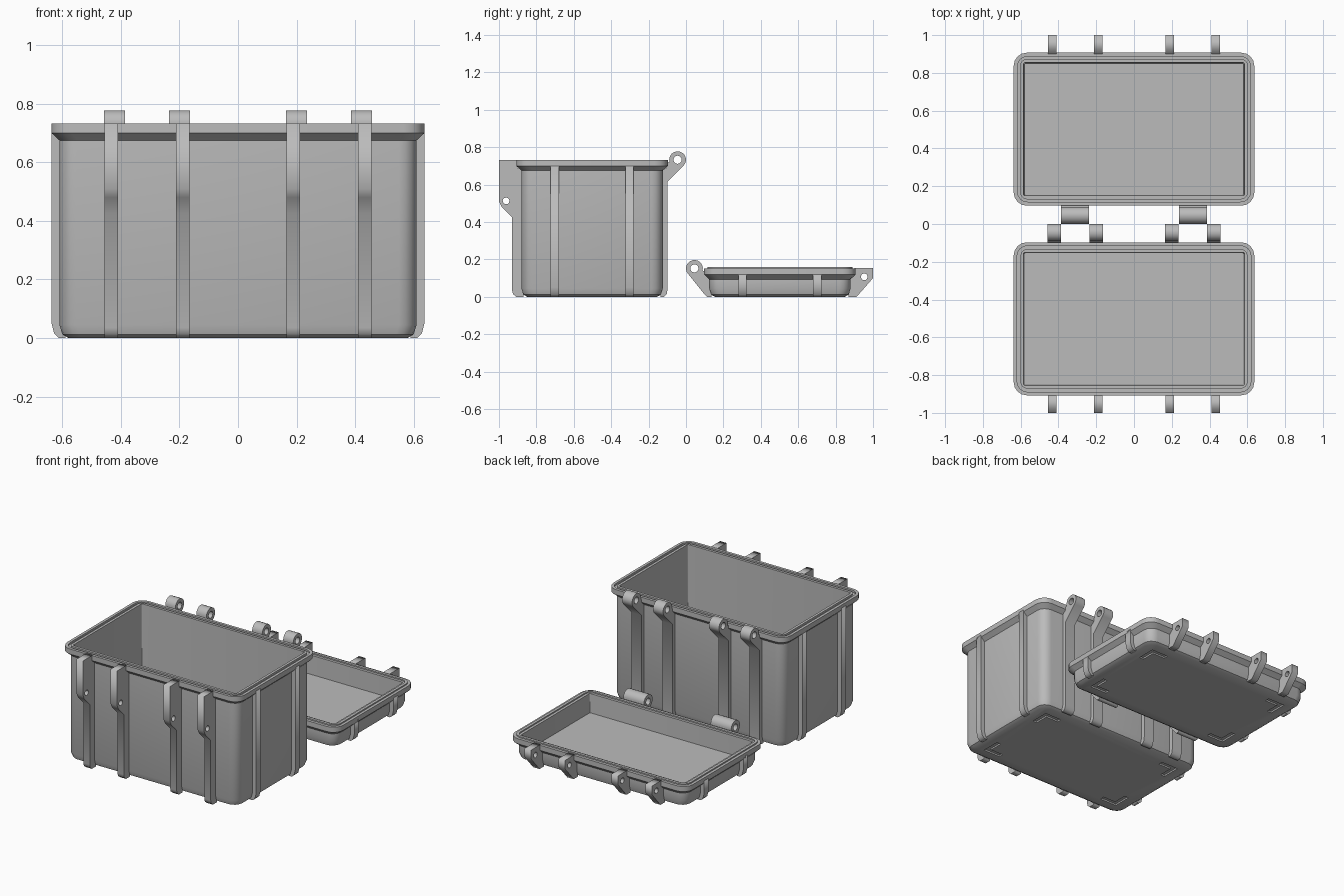
import bpy
import math
from mathutils import Matrix, Vector

cube = bpy.data.objects.get("Cube")
if cube:
    bpy.data.objects.remove(cube, do_unlink=True)

grey = bpy.data.materials.new("moulded_grey_plastic")
grey.use_nodes = True
GREY = (0.5, 0.5, 0.5, 1)
grey.diffuse_color = GREY
grey.node_tree.nodes["Principled BSDF"].inputs["Base Color"].default_value = GREY

HALF_X, HALF_Y = 0.637, 0.405      # outer half size of the rims
CENTRE = 0.502                     # distance of each half from the middle
SEGMENTS = 4                       # facets in a rounded corner
# Local profile plane to world: extrude along x, along y, or along z
ALONG_X = Matrix(((0, 0, 1), (1, 0, 0), (0, 1, 0))).to_4x4()
ALONG_Y = Matrix(((1, 0, 0), (0, 0, -1), (0, 1, 0))).to_4x4()
ALONG_Z = Matrix.Identity(4)


def finish(name, mesh):
    obj = bpy.data.objects.new(name, mesh)
    bpy.context.collection.objects.link(obj)
    mesh.materials.clear()
    mesh.materials.append(grey)
    return obj


def smooth(obj):
    bpy.ops.object.select_all(action="DESELECT")
    obj.select_set(True)
    bpy.context.view_layer.objects.active = obj
    bpy.ops.object.shade_smooth_by_angle(angle=math.radians(32))


def arc(cx, cy, r, start=0, end=360, steps=12):
    """Points on an arc, angles in degrees."""
    angles = [math.radians(start + (end - start) * i / steps) for i in range(steps + 1)]
    pts = [(cx + r * math.cos(a), cy + r * math.sin(a)) for a in angles]
    return pts[:-1] if end - start == 360 else pts


def prism(name, outlines, low, high, matrix):
    """Extrude an outline, with optional holes, between two depths."""
    curve = bpy.data.curves.new(name, "CURVE")
    curve.dimensions = "2D"
    curve.fill_mode = "BOTH"
    curve.extrude = (high - low) / 2
    for pts in outlines:
        spline = curve.splines.new("POLY")
        spline.points.add(len(pts) - 1)
        for point, (x, y) in zip(spline.points, pts):
            point.co = (x, y, 0, 1)
        spline.use_cyclic_u = True
    temp = bpy.data.objects.new(name + "_outline", curve)
    bpy.context.collection.objects.link(temp)
    bpy.context.view_layer.update()
    deps = bpy.context.evaluated_depsgraph_get()
    mesh = bpy.data.meshes.new_from_object(temp.evaluated_get(deps))
    bpy.data.objects.remove(temp, do_unlink=True)
    mesh.transform(matrix @ Matrix.Translation((0, 0, (low + high) / 2)))
    return finish(name, mesh)


def tray(name, cy, profile):
    """Skin rounded rectangles given as (inset, height, corner radius)."""
    verts, faces = [], []
    for inset, z, r in profile:
        hx, hy = HALF_X - inset - r, HALF_Y - inset - r
        for k, (sx, sy) in enumerate(((1, 1), (-1, 1), (-1, -1), (1, -1))):
            verts += [(x, y + cy, z) for x, y in
                      arc(sx * hx, sy * hy, r, 90 * k, 90 * k + 90, SEGMENTS)]
    n = 4 * (SEGMENTS + 1)
    for ring in range(len(profile) - 1):
        a, b = ring * n, ring * n + n
        faces += [(a + i, a + (i + 1) % n, b + (i + 1) % n, b + i) for i in range(n)]
    faces.append(tuple(reversed(range(n))))
    faces.append(tuple(range(len(verts) - n, len(verts))))
    mesh = bpy.data.meshes.new(name)
    mesh.from_pydata(verts, [], faces)
    mesh.update()
    return finish(name, mesh)


def cut_corner_marks(obj, cy):
    """Shallow L-shaped recesses in the underside."""
    for sx in (-1, 1):
        for sy in (-1, 1):
            ell = [(0, 0), (0.12, 0), (0.12, 0.03), (0.03, 0.03), (0.03, 0.12), (0, 0.12)]
            pts = [(sx * (0.52 - x), cy + sy * (0.29 - y)) for x, y in ell]
            cutter = prism("corner_mark_cutter", [pts], -0.02, 0.01, ALONG_Z)
            weld = cutter.modifiers.new("weld", "WELD")
            weld.merge_threshold = 0.0001
            mod = obj.modifiers.new("mark", "BOOLEAN")
            mod.operation, mod.object, mod.solver = "DIFFERENCE", cutter, "EXACT"
            bpy.context.view_layer.update()
            deps = bpy.context.evaluated_depsgraph_get()
            obj_mesh = bpy.data.meshes.new_from_object(obj.evaluated_get(deps))
            obj.modifiers.clear()
            obj.data = obj_mesh
            bpy.data.objects.remove(cutter, do_unlink=True)


def shell(name, cy, top, lip, floor):
    """A half of the case: rounded base, flared rim, lip ring and cavity."""
    obj = tray(name, cy, [
        (0.058, 0, 0.05), (0.037, 0.012, 0.06), (0.027, 0.045, 0.06),
        (0.027, top - 0.058, 0.06), (0, top - 0.033, 0.07), (0, top, 0.07),
        (0.018, top, 0.055), (0.018, top + lip, 0.055),
        (0.036, top + lip, 0.035), (0.036, top, 0.035),
        (0.053, top, 0.006), (0.057, floor, 0.004)])
    cut_corner_marks(obj, cy)
    smooth(obj)
    # Ribs on the two ends
    for sx, side in ((1, "left"), (-1, "right")):
        pts = [(0.59, 0), (0.612, 0), (0.628, 0.015), (0.637, 0.05),
               (0.637, top - 0.02), (0.605, top - 0.02)]
        for k, y in enumerate((cy - 0.2, cy + 0.2)):
            prism(f"{name}_{side}_rib_{k + 1}", [[(sx * x, z) for x, z in pts]],
                  -y - 0.022, -y + 0.022, ALONG_Y)


shell("box", -CENTRE, 0.733, -0.012, 0.04)
shell("lid", CENTRE, 0.152, 0.008, 0.03)

# Profiles in (y, z) of the latch and hinge arms
box_latch = [(-1, 0.733), (-1, 0.51), (-0.985, 0.48), (-0.93, 0.425), (-0.93, 0.035),
             (-0.925, 0.015), (-0.908, 0), (-0.868, 0), (-0.868, 0.69),
             (-0.9, 0.69), (-0.9, 0.733)]
lid_latch = [(1, 0.155), (1, 0.1), (0.912, 0), (0.868, 0), (0.868, 0.12),
             (0.9, 0.12), (0.9, 0.155)]
box_hinge = arc(-0.045, 0.733, 0.045, -45, 195) + [
    (-0.105, 0.715), (-0.105, 0.69), (-0.136, 0.69), (-0.136, 0),
    (-0.118, 0), (-0.103, 0.015), (-0.098, 0.045), (-0.098, 0.616)]
lid_hinge = arc(0.045, 0.152, 0.045, -15, 225) + [
    (0.1, 0.012), (0.112, 0), (0.136, 0), (0.136, 0.115), (0.106, 0.115), (0.106, 0.135)]

for s, side in ((1, "left"), (-1, "right")):
    for label, near, far in (("inner", 0.166, 0.212), ("outer", 0.41, 0.456)):
        low, high = sorted((s * near, s * far))
        prism(f"box_latch_{side}_{label}", [box_latch, arc(-0.962, 0.513, 0.018)],
              low, high, ALONG_X)
        prism(f"lid_latch_{side}_{label}", [lid_latch, arc(0.953, 0.107, 0.018)],
              low, high, ALONG_X)
    for label, near, far in (("inner", 0.164, 0.236), ("outer", 0.386, 0.458)):
        low, high = sorted((s * near, s * far))
        prism(f"box_hinge_{side}_{label}", [box_hinge, arc(-0.045, 0.733, 0.022)],
              low, high, ALONG_X)
    low, high = sorted((s * 0.239, s * 0.386))
    prism(f"lid_hinge_{side}", [lid_hinge, arc(0.045, 0.152, 0.022)], low, high, ALONG_X)
